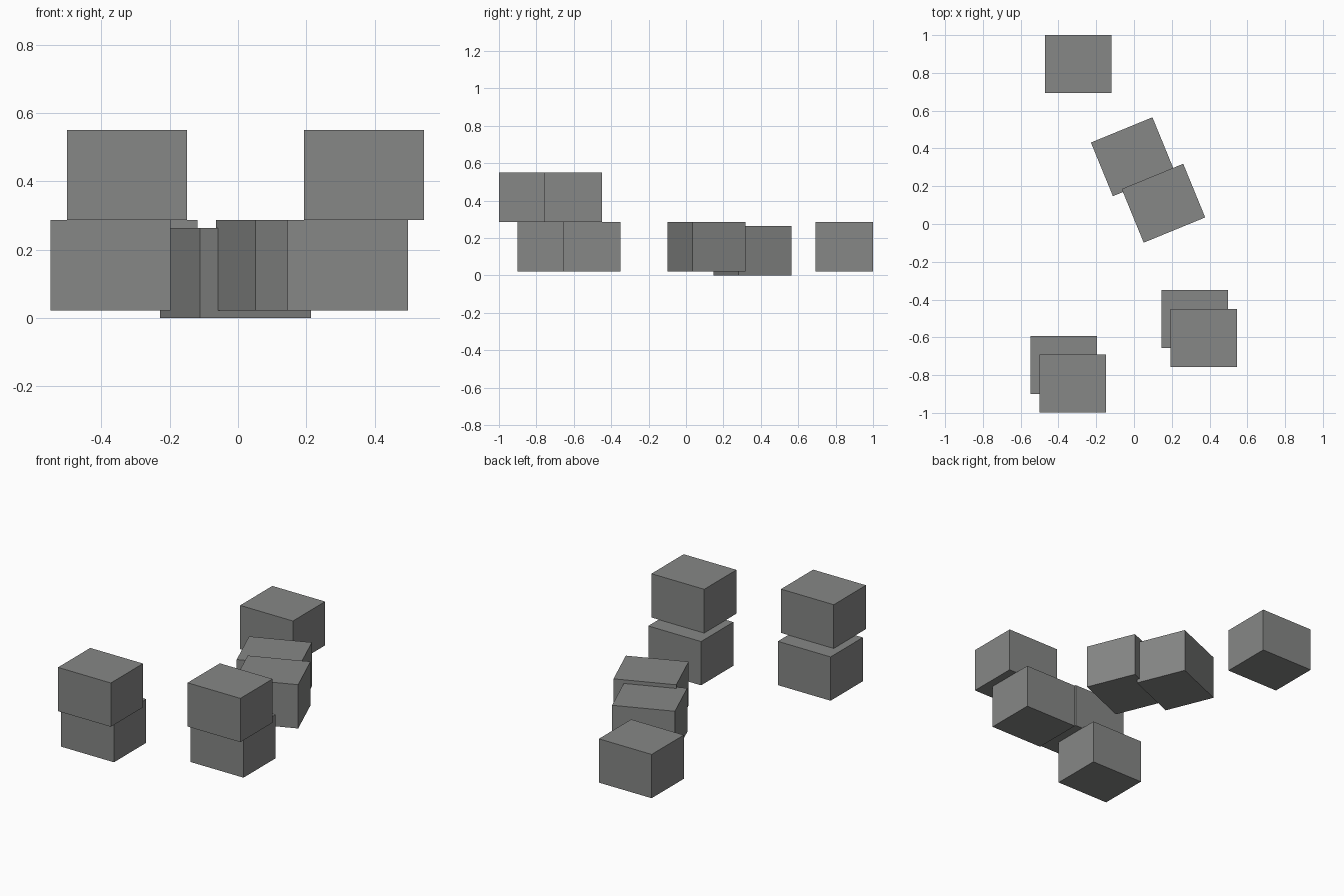
import bpy, math

if "Cube" in bpy.data.objects:
    bpy.data.objects.remove(bpy.data.objects["Cube"])

grey = bpy.data.materials.new("mid grey")
grey.diffuse_color = (0.24, 0.245, 0.24, 1)
grey.use_nodes = True
grey.node_tree.nodes["Principled BSDF"].inputs["Base Color"].default_value = grey.diffuse_color

SIZE = (0.352, 0.307, 0.264)   # every crate is the same box
FLOOR, UPPER = 0.022, 0.2865   # base heights of lower and stacked crates


def crate(name, x, y, base, turn=0.0):
    bpy.ops.mesh.primitive_cube_add(size=1, location=(x, y, base + SIZE[2] / 2),
                                    rotation=(0, 0, math.radians(turn)))
    ob = bpy.context.object
    ob.name = name
    ob.scale = SIZE
    bpy.ops.object.transform_apply(location=False, rotation=False, scale=True)
    ob.data.materials.append(grey)


# two offset stacks at the front
for side, x, y in (("left", -0.373, -0.747), ("right", 0.321, -0.504)):
    crate(side + "_stack_lower_crate", x, y, FLOOR)
    crate(side + "_stack_upper_crate", x + 0.048, y - 0.0985, UPPER)

# turned, overlapping pair in the middle
crate("middle_rear_crate", -0.007, 0.356, 0.0, 22.3)
crate("middle_front_crate", 0.156, 0.110, FLOOR, 22.3)

# single crate at the back
crate("back_crate", -0.295, 0.8465, FLOOR)
